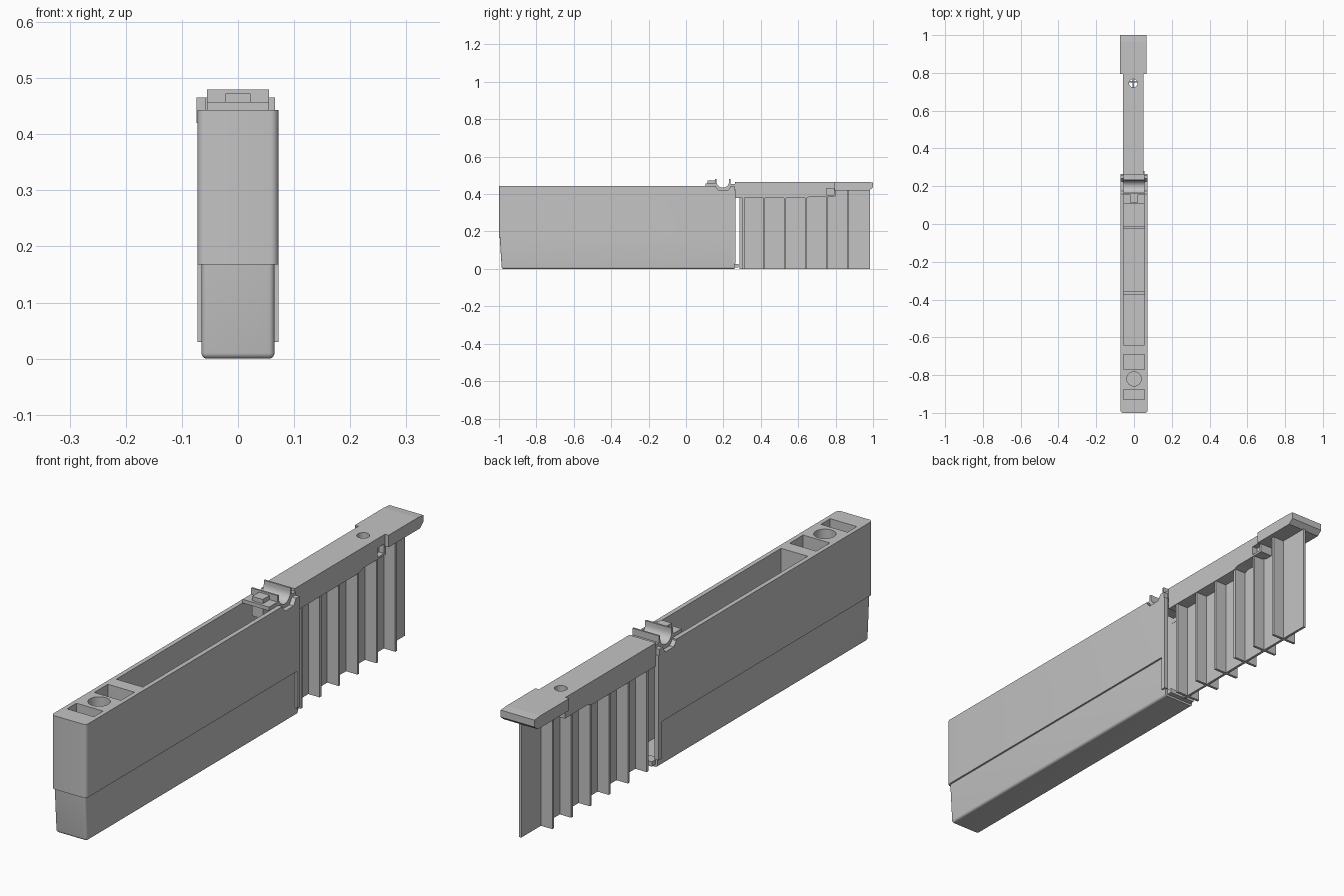
import bpy, bmesh, math
from mathutils import Vector

old = bpy.data.objects.get("Cube")
if old:
    bpy.data.objects.remove(old, do_unlink=True)

grey = bpy.data.materials.new("plain grey")
grey.use_nodes = True
colour = (0.55, 0.55, 0.55, 1)
grey.diffuse_color = colour
grey.node_tree.nodes["Principled BSDF"].inputs["Base Color"].default_value = colour


def prism(name, profile, x0, x1, bevel=0, pick=None):
    """Extrude a y-z profile along x; optionally round the chosen edges."""
    bm = bmesh.new()
    face = bm.faces.new([bm.verts.new((x0, y, z)) for y, z in profile])
    out = bmesh.ops.extrude_face_region(bm, geom=[face])
    moved = [v for v in out["geom"] if isinstance(v, bmesh.types.BMVert)]
    bmesh.ops.translate(bm, verts=moved, vec=(x1 - x0, 0, 0))
    bmesh.ops.recalc_face_normals(bm, faces=bm.faces)
    if bevel:
        edges = [e for e in bm.edges if pick(e.verts[0].co, e.verts[1].co)]
        bmesh.ops.bevel(bm, geom=edges, offset=bevel, segments=5,
                        profile=0.5, affect='EDGES')
    mesh = bpy.data.meshes.new(name)
    bm.to_mesh(mesh)
    bm.free()
    obj = bpy.data.objects.new(name, mesh)
    bpy.context.collection.objects.link(obj)
    mesh.materials.append(grey)
    return obj


def box(name, x0, x1, y0, y1, z0, z1, bevel=0, pick=None):
    return prism(name, [(y0, z0), (y1, z0), (y1, z1), (y0, z1)], x0, x1, bevel, pick)


def peg(x, y, z, radius, depth):
    bpy.ops.mesh.primitive_cylinder_add(vertices=40, radius=radius, depth=depth,
                                        location=(x, y, z))
    obj = bpy.context.object
    obj.data.materials.append(grey)
    return obj


def carve(target, cutters):
    for c in cutters:
        m = target.modifiers.new("cut", 'BOOLEAN')
        m.operation, m.solver, m.object = 'DIFFERENCE', 'EXACT', c
        bpy.context.view_layer.objects.active = target
        bpy.ops.object.modifier_apply(modifier=m.name)


def smooth(obj):
    bpy.ops.object.select_all(action='DESELECT')
    obj.select_set(True)
    bpy.context.view_layer.objects.active = obj
    bpy.ops.object.shade_smooth_by_angle(angle=math.radians(35))


# Case: wide upper half and slightly narrower, tapered lower half
TOP, SEAM, REAR = 0.443, 0.168, 0.26
upper = box("case_upper", -0.072, 0.072, -1, REAR, SEAM, TOP, 0.014,
            lambda a, b: abs(a.z - b.z) > 0.1 and a.y < 0)
lower = prism("case_lower", [(-0.985, 0), (REAR, 0), (REAR, SEAM), (-0.996, SEAM)],
              -0.065, 0.065, 0.01,
              lambda a, b: min(a.z, b.z) < 0.01 and min(a.y, b.y) < 0)

# Hollow chamber and end pockets
chamber = box("chamber_cutter", -0.055, 0.055, -0.64, 0.4, 0.02, 0.6)
pockets = [
    box("deep_pocket_cutter", -0.055, 0.055, -0.77, -0.69, 0.34, 0.6),
    box("shallow_pocket_cutter", -0.055, 0.055, -0.93, -0.875, 0.4, 0.6),
    box("saddle_notch_cutter", -0.1, 0.1, 0.16, 0.4, 0.42, 0.6),
    peg(0, -0.82, 0.45, 0.038, 0.2),
]
carve(lower, [chamber])
carve(upper, [chamber] + pockets)
for c in [chamber] + pockets:
    bpy.data.objects.remove(c, do_unlink=True)
smooth(upper)
smooth(lower)

# Low ribs across the chamber floor
for i, y in enumerate((-0.02, -0.365)):
    box(f"chamber_rib_{i}", -0.055, 0.055, y - 0.007, y + 0.007, 0.02, 0.06)

# Flanges at the rear opening and the foot under it
for side, s in (("left", 1), ("right", -1)):
    xs = sorted((s * 0.055, s * 0.072))
    box(f"rear_flange_{side}", *xs, 0.245, REAR + 0.004, 0.03, 0.42)
box("rear_foot", -0.055, 0.055, 0.24, 0.28, 0.008, 0.026)

# Saddle with a round trough
arc = [(0.197 + 0.034 * math.cos(a), 0.468 + 0.034 * math.sin(a))
       for a in (math.pi * (1 + i / 16) for i in range(17))]
saddle = prism("saddle",
               [(0.15, 0.443), (0.15, 0.456), (0.156, 0.456), (0.156, 0.48), (0.163, 0.48)]
               + arc + [(0.231, 0.48), (0.238, 0.48), (0.238, 0.455), (0.262, 0.455),
                        (0.262, 0.425), (0.238, 0.425), (0.23, 0.418), (0.165, 0.418)],
               -0.055, 0.055)
smooth(saddle)
for side, s in (("left", 1), ("right", -1)):
    xs = sorted((s * 0.054, s * 0.072))
    prism(f"saddle_cheek_{side}", [(0.155, 0.443), (0.175, 0.42), (0.225, 0.42),
                                   (0.24, 0.443), (REAR, 0.443), (REAR, 0.4),
                                   (0.155, 0.4)], *xs)

# Catch in front of the saddle
box("catch_plate", -0.055, 0.055, 0.105, 0.155, 0.443, 0.457)
box("catch_block", -0.022, 0.022, 0.115, 0.158, 0.4, 0.473)

# Pull-out arm with a pin hole and a side notch
CX = -0.004
arm = prism("arm", [(0.262, 0.378), (0.64, 0.378), (0.665, 0.387), (0.8, 0.387),
                    (0.8, 0.465), (0.262, 0.465)], CX - 0.055, CX + 0.055)
cuts = [peg(CX, 0.745, 0.42, 0.022, 0.2),
        box("notch_cutter", 0.03, 0.1, 0.75, 0.79, 0.395, 0.43)]
carve(arm, cuts)
for c in cuts:
    bpy.data.objects.remove(c, do_unlink=True)
smooth(arm)

# Grip at the end of the arm
prism("grip", [(0.795, 0.42), (0.98, 0.42), (1, 0.436), (1, 0.462),
               (0.965, 0.465), (0.795, 0.465)], CX - 0.07, CX + 0.07)

# Thin spine with crosswise fins hanging below the arm
box("spine", CX - 0.005, CX + 0.005, 0.285, 0.985, 0, 0.422)
for i in range(6):
    y = 0.307 + 0.1115 * i
    top = 0.38 if y < 0.65 else 0.39 if y < 0.8 else 0.422
    box(f"fin_{i}", CX - 0.052, CX + 0.052, y - 0.005, y + 0.005, 0, top)
